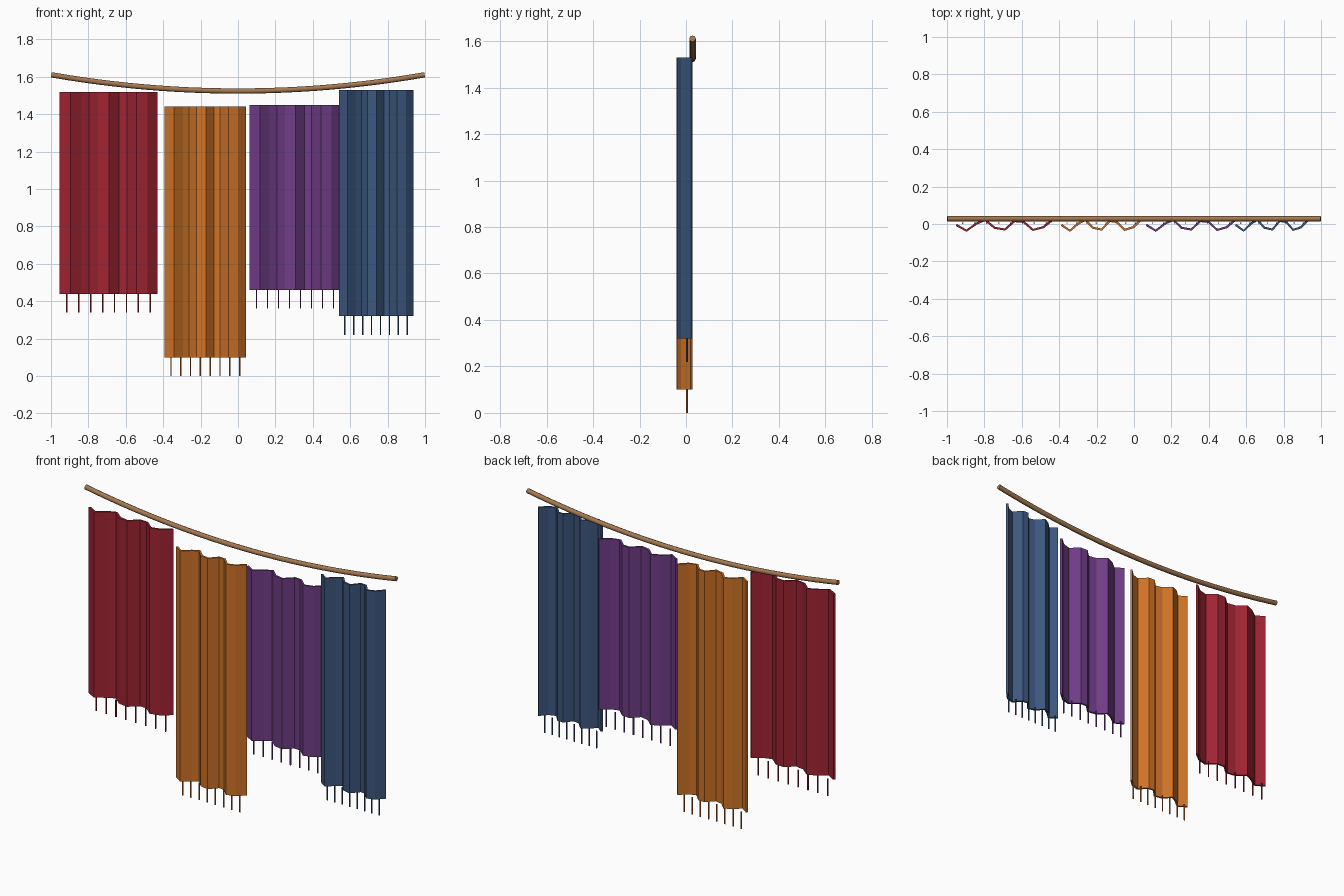
import bpy, bmesh, math
from mathutils import Matrix

if "Cube" in bpy.data.objects:
    bpy.data.objects.remove(bpy.data.objects["Cube"])


def material(name, rgb):
    m = bpy.data.materials.new(name)
    m.diffuse_color = (*rgb, 1)
    m.use_nodes = True
    m.node_tree.nodes["Principled BSDF"].inputs["Base Color"].default_value = m.diffuse_color
    return m


def add_object(name, bm, mat):
    me = bpy.data.meshes.new(name)
    bm.to_mesh(me)
    bm.free()
    me.materials.append(mat)
    ob = bpy.data.objects.new(name, me)
    bpy.context.collection.objects.link(ob)
    return ob


def hanging(name, x0, x1, z0, z1, mat, folds=10, strands=8):
    # pleated cloth panel, thickened toward the front
    bm = bmesh.new()
    cols = []
    for i in range(folds + 1):
        x = x0 + (x1 - x0) * i / folds
        y = -0.03 * math.sin(1.7 * i)
        cols.append([bm.verts.new((x, y, z)) for z in (z0, z1)])
    for a, b in zip(cols, cols[1:]):
        bm.faces.new((a[0], b[0], b[1], a[1]))
    cloth = add_object(name + "_cloth", bm, mat)
    mod = cloth.modifiers.new("thickness", "SOLIDIFY")
    mod.thickness = 0.012
    mod.offset = 1

    # row of fringe strands below the hem
    bm = bmesh.new()
    for i in range(strands):
        x = x0 + (x1 - x0) * (i + 0.5) / strands
        bmesh.ops.create_cone(bm, cap_ends=True, segments=6, radius1=0.004,
                              radius2=0.004, depth=0.1,
                              matrix=Matrix.Translation((x, 0.005, z0 - 0.05)))
    add_object(name + "_fringe", bm, mat)


# sagging rope
curve = bpy.data.curves.new("rope", "CURVE")
curve.dimensions = "3D"
curve.bevel_depth = 0.014
curve.bevel_resolution = 2
curve.use_fill_caps = True
spline = curve.splines.new("POLY")
N = 24
spline.points.add(N)
for i, p in enumerate(spline.points):
    x = 0.998 * (2 * i / N - 1)
    p.co = (x, 0.028, 1.524 + 0.087 * x * x, 1)
curve.materials.append(material("rope_brown", (0.38, 0.19, 0.08)))
rope = bpy.data.objects.new("rope", curve)
bpy.context.collection.objects.link(rope)

# four cloth hangings
hanging("red", -0.947, -0.437, 0.44, 1.52, material("red", (0.35, 0.017, 0.032)))
hanging("orange", -0.385, 0.035, 0.10, 1.44, material("orange", (0.62, 0.17, 0.02)))
hanging("purple", 0.069, 0.54, 0.46, 1.45, material("purple", (0.16, 0.045, 0.24)))
hanging("blue", 0.547, 0.929, 0.32, 1.53, material("blue", (0.045, 0.095, 0.21)))
